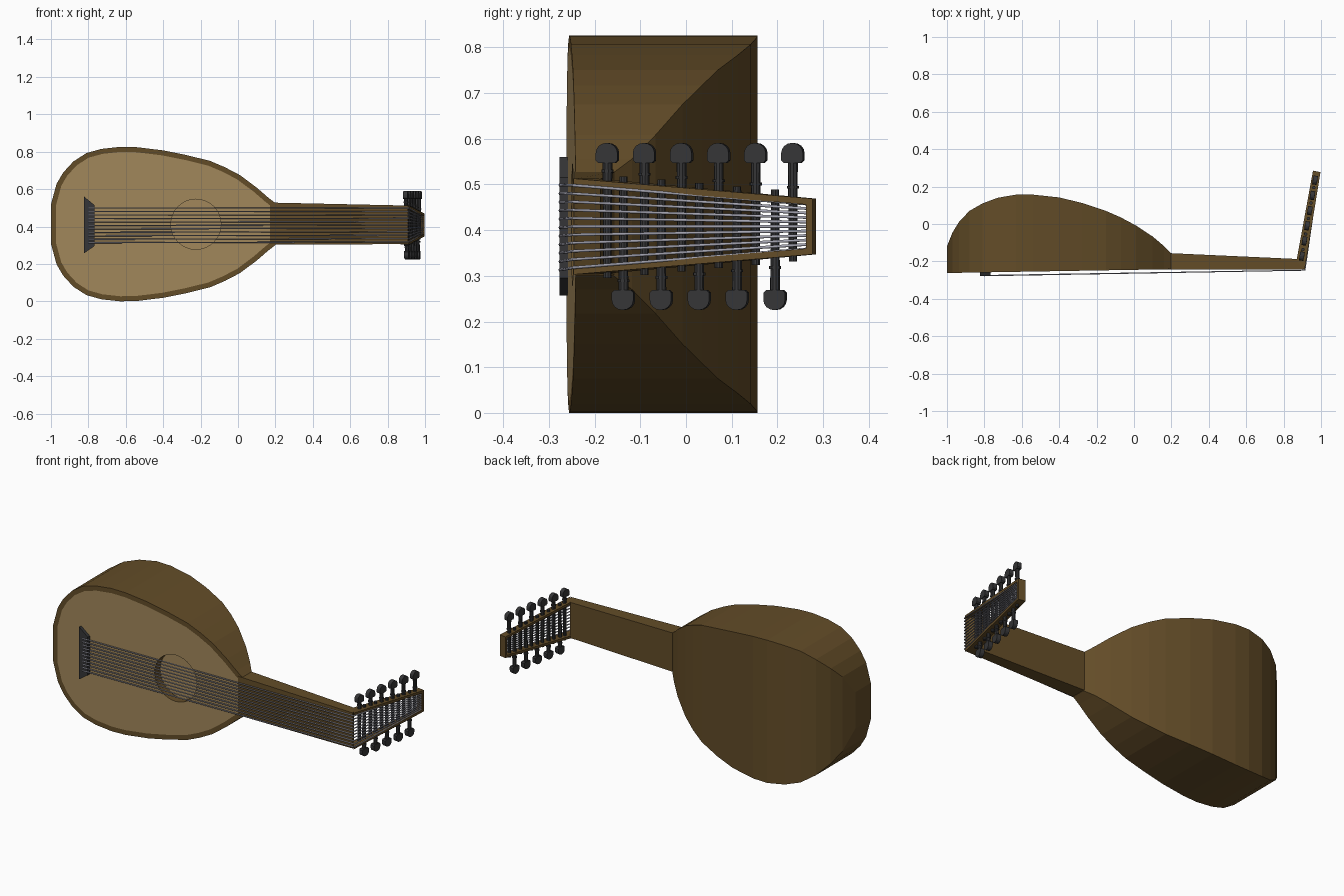
import bpy, bmesh, math
from mathutils import Vector

if "Cube" in bpy.data.objects:
    bpy.data.objects.remove(bpy.data.objects["Cube"])


def material(name, rgb):
    m = bpy.data.materials.new(name)
    m.diffuse_color = (*rgb, 1)
    m.use_nodes = True
    m.node_tree.nodes["Principled BSDF"].inputs["Base Color"].default_value = m.diffuse_color
    return m


WOOD = material("brown wood", (0.125, 0.073, 0.021))
PINE = material("pale soundboard", (0.36, 0.245, 0.105))
DARK = material("dark fittings", (0.036, 0.036, 0.038))
STEEL = material("string grey", (0.38, 0.38, 0.45))


def finish(name, bm, mats):
    bmesh.ops.recalc_face_normals(bm, faces=bm.faces)
    me = bpy.data.meshes.new(name)
    bm.to_mesh(me)
    bm.free()
    for m in mats:
        me.materials.append(m)
    ob = bpy.data.objects.new(name, me)
    bpy.context.collection.objects.link(ob)
    return ob


def loft(bm, rings):
    """Closed solid through rings with equal point counts."""
    rows = [[bm.verts.new(p) for p in r] for r in rings]
    n = len(rows[0])
    for a, b in zip(rows, rows[1:]):
        for i in range(n):
            j = (i + 1) % n
            bm.faces.new((a[i], a[j], b[j], b[i]))
    bm.faces.new(rows[0])
    bm.faces.new(rows[-1][::-1])


def solid(name, rings, mat):
    bm = bmesh.new()
    loft(bm, rings)
    return finish(name, bm, [mat])


# Body: stations of x, half width, back depth
CZ = 0.413
STATIONS = [
    (-1.0, 0.105, -0.12), (-0.97, 0.215, -0.045), (-0.935, 0.275, 0.012),
    (-0.88, 0.335, 0.07), (-0.81, 0.38, 0.11), (-0.73, 0.402, 0.14),
    (-0.63, 0.413, 0.157), (-0.54, 0.411, 0.157), (-0.40, 0.394, 0.142),
    (-0.28, 0.37, 0.113), (-0.15, 0.338, 0.07), (-0.07, 0.304, 0.035),
    (0.01, 0.262, -0.008), (0.10, 0.195, -0.067), (0.16, 0.143, -0.118),
    (0.20, 0.112, -0.16)]


def front_y(x):
    return -0.262 + 0.017 * (x + 1)


bm = bmesh.new()
rows = []
for x, h, back in STATIONS:
    f = front_y(x)
    rows.append([bm.verts.new(p) for p in (
        (x, f, CZ - h), (x, back, CZ - h), (x, back, CZ + h), (x, f, CZ + h))])
for a, b in zip(rows, rows[1:]):
    for i in range(3):
        bm.faces.new((a[i], a[i + 1], b[i + 1], b[i]))
bm.faces.new(rows[0])
bm.faces.new(rows[-1])
board = bm.faces.new([r[0] for r in rows] + [r[3] for r in reversed(rows)])
bmesh.ops.recalc_face_normals(bm, faces=bm.faces)
# Pale soundboard inside a brown rim
bmesh.ops.inset_region(bm, faces=[board], thickness=0.027, use_even_offset=True)
board.material_index = 1
body = finish("body", bm, [WOOD, PINE])

# Sound hole recess: brown wall, pale floor
bm = bmesh.new()
circle = [(-0.225 + 0.134 * math.cos(math.tau * i / 32),
           0.412 + 0.134 * math.sin(math.tau * i / 32)) for i in range(32)]
loft(bm, [[(x, y, z) for x, z in circle] for y in (-0.35, -0.20)])
for fc in bm.faces:
    if fc.calc_center_median().y > -0.21:
        fc.material_index = 1
cutter = finish("sound_hole_cutter", bm, [WOOD, PINE])
cutter.hide_render = True
cutter.display_type = 'WIRE'
mod = body.modifiers.new("sound hole", 'BOOLEAN')
mod.operation = 'DIFFERENCE'
mod.solver = 'EXACT'
mod.object = cutter
bpy.context.view_layer.objects.active = body
bpy.ops.object.modifier_apply(modifier=mod.name)
bpy.data.objects.remove(cutter)

# Neck
solid("neck", [
    [(0.172, -0.244, 0.303), (0.172, -0.155, 0.303),
     (0.172, -0.155, 0.528), (0.172, -0.244, 0.528)],
    [(0.908, -0.244, 0.306), (0.872, -0.187, 0.306),
     (0.872, -0.187, 0.512), (0.908, -0.244, 0.512)]], WOOD)

# Pegbox: open frame leaning back, two tapered rails and an end bar
PZ = 0.408
LOW = [Vector((0.912, -0.246)), Vector((0.869, -0.195))]    # front, back
HIGH = [Vector((0.997, 0.277)), Vector((0.957, 0.285))]


def half(t):
    return 0.105 + (0.061 - 0.105) * t


def box_ring(t, z0, z1):
    f, b = (LOW[i].lerp(HIGH[i], t) for i in (0, 1))
    return [(f.x, f.y, z0), (b.x, b.y, z0), (b.x, b.y, z1), (f.x, f.y, z1)]


for side, label in ((1, "upper"), (-1, "lower")):
    solid("pegbox_rail_" + label, [
        box_ring(t, PZ + side * half(t), PZ + side * (half(t) - 0.014))
        for t in (0, 1)], WOOD)
solid("pegbox_end_bar", [box_ring(t, PZ - half(t) + 0.005, PZ + half(t) - 0.005)
                         for t in (0.972, 1)], WOOD)

# Bridge
trapezoid = [(-0.823, 0.257), (-0.768, 0.295), (-0.768, 0.515), (-0.823, 0.56)]
solid("bridge", [[(x, y, z) for x, z in trapezoid] for y in (-0.256, -0.277)], DARK)

# Tuning pegs: shaft, collar and flat rounded head
ALONG = Vector((0.165, 0.986, 0))
ACROSS = Vector((0.986, -0.165, 0))


def peg(name, y, side):
    centre = Vector((0.889 + 0.174 * (y + 0.22), y, 0))
    t = (y + 0.22) / 0.5
    tail = PZ - side * (half(t) + 0.012)
    base = PZ + side * 0.139
    bm = bmesh.new()

    def disc(r, z):
        return [centre + ALONG * r * math.cos(math.tau * i / 10)
                + ACROSS * r * math.sin(math.tau * i / 10)
                + Vector((0, 0, z)) for i in range(10)]

    loft(bm, [disc(0.009, tail), disc(0.011, base + side * 0.004)])
    c = PZ + side * (half(t) + 0.018)
    loft(bm, [disc(0.0135, c), disc(0.0135, c + side * 0.006)])
    outline = [(-0.018, 0), (0.018, 0), (0.024, 0.006)]
    outline += [(0.024 * math.cos(math.pi * i / 8),
                 0.022 + 0.022 * math.sin(math.pi * i / 8)) for i in range(9)]
    outline += [(-0.024, 0.006)]
    loft(bm, [[centre + ALONG * u + ACROSS * w + Vector((0, 0, base + side * v))
               for u, v in outline] for w in (-0.012, 0.012)])
    finish(name, bm, [DARK])


for i in range(6):
    peg(f"upper_peg_{i + 1}", -0.172 + 0.0812 * i, 1)
for i in range(5):
    peg(f"lower_peg_{i + 1}", -0.137 + 0.083 * i, -1)

# Strings: bridge to nut, then along the pegbox
cu = bpy.data.curves.new("strings", 'CURVE')
cu.dimensions = '3D'
cu.bevel_depth = 0.0034
cu.bevel_resolution = 1
cu.use_fill_caps = True
COUNT = 11
for i in range(COUNT):
    k = i / (COUNT - 1) - 0.5
    sp = cu.splines.new('POLY')
    sp.points.add(2)
    path = ((-0.80, -0.276, 0.406 + 0.186 * k),
            (0.914, -0.247, 0.408 + 0.180 * k),
            (0.988, 0.268, PZ + 0.098 * k))
    for p, co in zip(sp.points, path):
        p.co = (*co, 1)
cu.materials.append(STEEL)
strings = bpy.data.objects.new("strings", cu)
bpy.context.collection.objects.link(strings)
